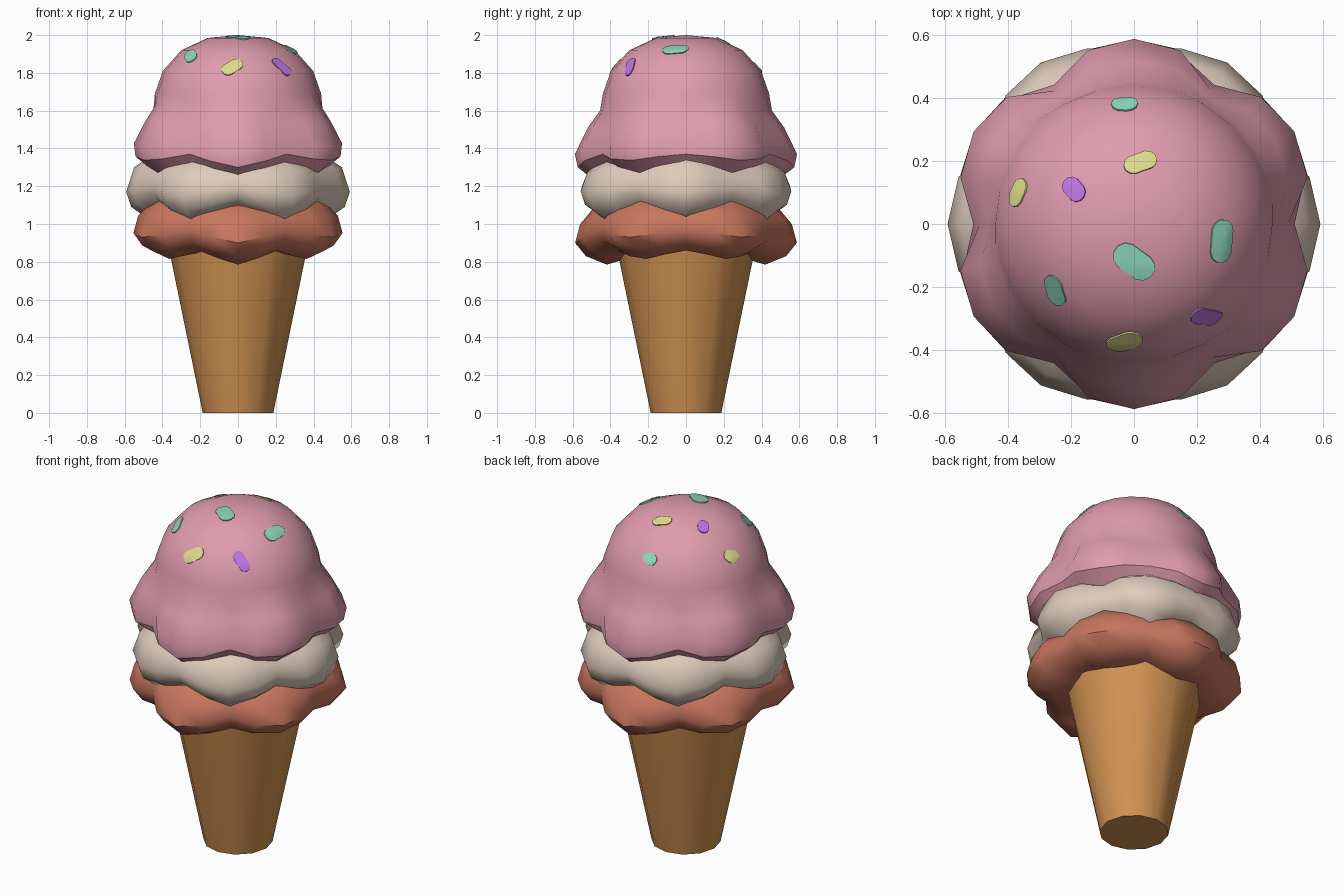
import bpy, bmesh, math
from mathutils import Vector
from mathutils.bvhtree import BVHTree

if "Cube" in bpy.data.objects:
    bpy.data.objects.remove(bpy.data.objects["Cube"])


def material(name, hex_code):
    def lin(c):
        c /= 255
        return c / 12.92 if c <= 0.04045 else ((c + 0.055) / 1.055) ** 2.4
    m = bpy.data.materials.new(name)
    m.diffuse_color = [lin(int(hex_code[i:i + 2], 16)) for i in (0, 2, 4)] + [1]
    m.use_nodes = True
    m.node_tree.nodes["Principled BSDF"].inputs["Base Color"].default_value = m.diffuse_color
    return m


PINK = material("strawberry_pink", "E09CAE")
CREAM = material("vanilla_cream", "DFCCBC")
CHOC = material("chocolate_brown", "C8765E")
WAFER = material("wafer_tan", "D29352")
TEAL = material("teal", "8CD4BC")
YELLOW = material("yellow", "DEDA8C")
PURPLE = material("purple", "BE74E0")


def finish(name, bm, mat, angle=40):
    bmesh.ops.recalc_face_normals(bm, faces=bm.faces)
    mesh = bpy.data.meshes.new(name)
    bm.to_mesh(mesh)
    bm.free()
    obj = bpy.data.objects.new(name, mesh)
    bpy.context.collection.objects.link(obj)
    mesh.materials.append(mat)
    bpy.ops.object.select_all(action='DESELECT')
    obj.select_set(True)
    bpy.context.view_layer.objects.active = obj
    bpy.ops.object.shade_smooth_by_angle(angle=math.radians(angle))
    return obj


def scoop(name, mat, top, rings, shift, lift, soft_front=0.0):
    """Loft of six-lobed rings: each is (lobe z, lobe r, notch z, notch r)."""
    bm = bmesh.new()
    loops = []
    for zl, rl, zn, rn in rings:
        loop = []
        for i in range(24):
            a = math.radians(15 * i)
            k = (i + shift) % 4
            wr, wz = (0, 0.82, 1, 0.82)[k], (0, 0.55, 1, 0.55)[k]
            if k == 0 and i in (6, 18):
                wr = soft_front
            r = rn + (rl - rn) * wr
            raise_z = lift * math.cos(a) ** 2 * wz if zl != zn else 0
            z = zn + (zl - zn) * wz + raise_z
            loop.append(bm.verts.new((r * math.cos(a), r * math.sin(a), z)))
        loops.append(loop)
    for a, b in zip(loops, loops[1:]):
        for i in range(24):
            j = (i + 1) % 24
            bm.faces.new((a[i], a[j], b[j], b[i]))
    # close the crown and the underside
    for loop, z in ((loops[0], top), (loops[-1], rings[-1][2])):
        pole = bm.verts.new((0, 0, z))
        for i in range(24):
            bm.faces.new((loop[i], loop[(i + 1) % 24], pole))
    return finish(name, bm, mat)


# Wafer cone
bm = bmesh.new()
bmesh.ops.create_cone(bm, cap_ends=True, segments=12, radius1=0.187, radius2=0.372, depth=0.9)
bmesh.ops.translate(bm, verts=bm.verts, vec=(0, 0, 0.45))
finish("wafer_cone", bm, WAFER)

# Three stacked scoops with drooping lobed skirts
scoop("chocolate_scoop", CHOC, 1.17, [
    (1.15, 0.35, 1.15, 0.35), (1.09, 0.485, 1.10, 0.44), (1.0, 0.56, 1.05, 0.49),
    (0.90, 0.587, 0.97, 0.51), (0.83, 0.53, 0.91, 0.50), (0.785, 0.42, 0.86, 0.42),
    (0.82, 0.30, 0.86, 0.30)], 0, 0.04)
scoop("vanilla_scoop", CREAM, 1.42, [
    (1.40, 0.35, 1.40, 0.35), (1.34, 0.46, 1.33, 0.44), (1.28, 0.55, 1.27, 0.49),
    (1.15, 0.592, 1.20, 0.51), (1.07, 0.565, 1.14, 0.50), (1.01, 0.48, 1.10, 0.46),
    (1.04, 0.36, 1.10, 0.35)], 2, 0.02, 0.5)
dome = scoop("strawberry_scoop", PINK, 2.0, [
    (1.985, 0.16, 1.985, 0.16), (1.92, 0.30, 1.92, 0.30), (1.81, 0.398, 1.81, 0.398),
    (1.69, 0.44, 1.69, 0.44), (1.60, 0.455, 1.605, 0.448), (1.51, 0.52, 1.52, 0.465),
    (1.37, 0.588, 1.44, 0.49), (1.30, 0.573, 1.37, 0.51), (1.235, 0.49, 1.32, 0.48),
    (1.25, 0.38, 1.31, 0.38)], 0, 0.05)

# Sprinkles: thin rounded plates wrapped onto the crown
bm = bmesh.new()
bm.from_mesh(dome.data)
tree = BVHTree.FromBMesh(bm)
bm.free()


def sprinkle(name, mat, x, y, turn, length, width):
    hit = tree.ray_cast(Vector((x, y, 3)), Vector((0, 0, -1)))[0]
    n = (hit - Vector((0, 0, 1.55))).normalized()
    t = math.radians(turn)
    u = Vector((math.cos(t), math.sin(t), 0))
    u.z = -(u.x * n.x + u.y * n.y) / n.z
    u.normalize()
    v = n.cross(u)

    def on_dome(a, b, off):
        p = tree.ray_cast(hit + u * a + v * b + n * 0.3, -n)[0]
        return bm.verts.new(p + n * off)

    bm = bmesh.new()
    half, rad = (length - width) / 2, width / 2
    outline = []
    for i in range(12):
        ang = math.radians(-82.5 + 33 * (i % 6)) + (math.pi if i > 5 else 0)
        side = -1 if i > 5 else 1
        outline.append((side * half + rad * math.cos(ang), rad * math.sin(ang)))
    rings = [[on_dome(a * s, b * s, off) for a, b in outline]
             for s, off in ((0.5, 0.006), (1, 0.006), (1, -0.002))]
    centre = on_dome(0, 0, 0.006)
    for i in range(12):
        j = (i + 1) % 12
        bm.faces.new((centre, rings[0][i], rings[0][j]))
        for a, b in zip(rings, rings[1:]):
            bm.faces.new((a[i], b[i], b[j], a[j]))
    finish(name, bm, mat)


for i, args in enumerate([
        (TEAL, -0.03, 0.38, -5, 0.085, 0.065), (YELLOW, 0.02, 0.195, 20, 0.11, 0.062),
        (YELLOW, -0.37, 0.10, 65, 0.095, 0.07), (PURPLE, -0.19, 0.11, -50, 0.09, 0.06),
        (TEAL, 0.28, -0.055, 85, 0.14, 0.078), (TEAL, 0.0, -0.12, -35, 0.145, 0.085),
        (TEAL, -0.25, -0.21, -75, 0.11, 0.07), (PURPLE, 0.23, -0.295, -8, 0.125, 0.06),
        (YELLOW, -0.03, -0.375, 20, 0.125, 0.075)]):
    sprinkle(f"sprinkle_{i + 1}", *args)
